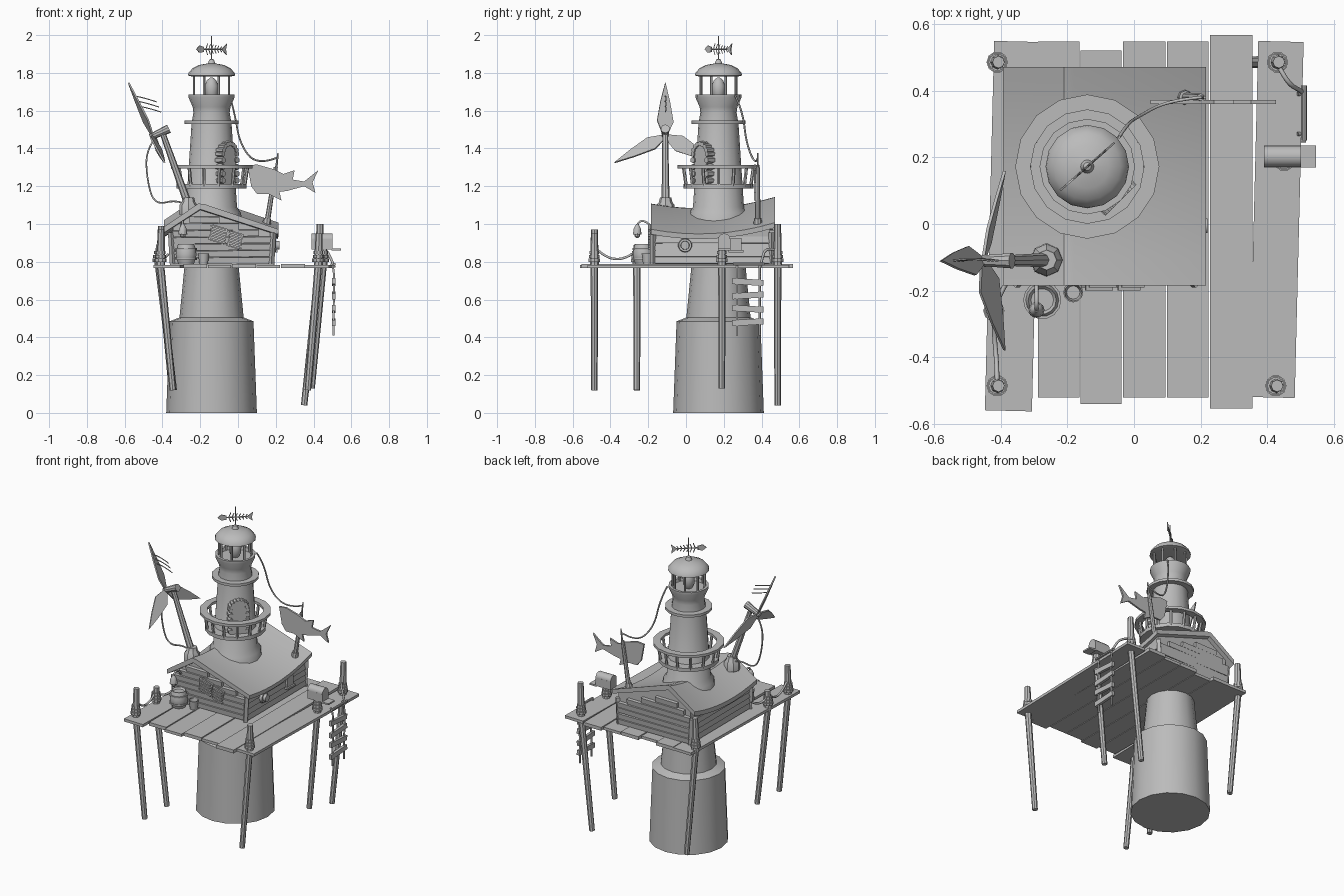
import bpy, bmesh, math, random
from mathutils import Vector, Matrix

random.seed(4)
cube = bpy.data.objects.get("Cube")
if cube:
    bpy.data.objects.remove(cube)

grey = bpy.data.materials.new("plain grey")
grey.use_nodes = True
grey.diffuse_color = (0.5, 0.5, 0.5, 1)
grey.node_tree.nodes["Principled BSDF"].inputs["Base Color"].default_value = (0.5, 0.5, 0.5, 1)
made = []


def finish(name, bm):
    bmesh.ops.recalc_face_normals(bm, faces=bm.faces)
    me = bpy.data.meshes.new(name)
    bm.to_mesh(me)
    bm.free()
    me.materials.append(grey)
    ob = bpy.data.objects.new(name, me)
    bpy.context.collection.objects.link(ob)
    made.append(ob)
    return ob


def beam(name, p, q, r1, r2=None, n=8):
    p, q = Vector(p), Vector(q)
    bm = bmesh.new()
    turn = (q - p).to_track_quat('Z', 'Y').to_matrix().to_4x4()
    bmesh.ops.create_cone(bm, cap_ends=True, segments=n, radius1=r1, radius2=r1 if r2 is None else r2,
                          depth=(q - p).length, matrix=Matrix.Translation((p + q) / 2) @ turn)
    return finish(name, bm)


def box(name, lo, hi, turn=None):
    lo, hi = Vector(lo), Vector(hi)
    bm = bmesh.new()
    m = Matrix.Translation((lo + hi) / 2) @ (turn or Matrix()) @ Matrix.Diagonal((*(hi - lo), 1))
    bmesh.ops.create_cube(bm, size=1, matrix=m)
    return finish(name, bm)


def lathe(name, profile, centre, n=16, closed=False):
    bm = bmesh.new()
    rows = [[bm.verts.new((centre[0] + r * math.cos(a), centre[1] + r * math.sin(a), z))
             for a in (math.tau * k / n for k in range(n))] for r, z in profile]
    for a, b in zip(rows, rows[1:] + rows[:1] if closed else rows[1:]):
        for k in range(n):
            bm.faces.new((a[k - 1], a[k], b[k], b[k - 1]))
    if not closed:
        bm.faces.new(rows[0])
        bm.faces.new(rows[-1])
    return finish(name, bm)


def ring(name, centre, inner, outer, z1, z2, n=16):
    return lathe(name, [(inner, z1), (outer, z1), (outer, z2), (inner, z2)], centre, n, True)


def plate(name, pts, origin, u, v, t):
    u, v, origin = Vector(u).normalized(), Vector(v).normalized(), Vector(origin)
    w = u.cross(v) * t
    bm = bmesh.new()
    face = bm.faces.new([bm.verts.new(origin + u * a + v * b - w / 2) for a, b in pts])
    new = bmesh.ops.extrude_face_region(bm, geom=[face])["geom"]
    bmesh.ops.translate(bm, vec=w, verts=[g for g in new if isinstance(g, bmesh.types.BMVert)])
    return finish(name, bm)


def rope(name, pts, r):
    cu = bpy.data.curves.new(name, 'CURVE')
    cu.dimensions, cu.bevel_depth, cu.bevel_resolution, cu.resolution_u = '3D', r, 1, 6
    sp = cu.splines.new('NURBS')
    sp.points.add(len(pts) - 1)
    for point, co in zip(sp.points, pts):
        point.co = (*co, 1)
    sp.use_endpoint_u, sp.order_u = True, 3
    cu.materials.append(grey)
    bpy.context.collection.objects.link(bpy.data.objects.new(name, cu))


# Tower: stepped foot, shaft, gallery bowl
C = (-0.14, 0.172)
lathe("foundation", [(.24, 0), (.222, .485), (.17, .505), (.143, .78)], C)
lathe("tower", [(.165, 1.0), (.155, 1.06), (.135, 1.09), (.106, 1.53), (.096, 1.59), (.1, 1.62), (.122, 1.67),
                (.122, 1.685), (.105, 1.685), (.1, 1.665)], C)
ring("upper_ledge", C, .09, .143, 1.53, 1.547)
ring("balcony_floor", C, .11, .185, 1.188, 1.212)
ring("balcony_rail", C, .17, .216, 1.295, 1.312)
for k in range(14):
    a = math.tau * k / 14
    c, s = math.cos(a), math.sin(a)
    beam("baluster", (C[0] + .175 * c, C[1] + .175 * s, 1.2), (C[0] + .19 * c, C[1] + .19 * s, 1.3), .009, n=6)

# Lantern room with dome and fish-bone vane
for k in range(8):
    a = math.tau * (k + .5) / 8
    x, y = C[0] + .1 * math.cos(a), C[1] + .1 * math.sin(a)
    beam("lantern_post", (x, y, 1.67), (x, y, 1.795), .007, n=6)
lathe("lamp", [(.022, 1.665), (.035, 1.69), (.036, 1.73), (.025, 1.76), (.008, 1.775)], C, 12)
lathe("dome", [(.1, 1.78), (.125, 1.786), (.122, 1.8), (.1, 1.825), (.065, 1.842), (.02, 1.85), (.012, 1.87),
               (.003, 1.875)], C)
beam("vane_rod", (*C, 1.86), (*C, 1.995), .003, n=6)
U, Z = Vector((.75, .66, 0)), Vector((0, 0, 1))
V = Vector((*C, 1.925))
plate("fish_head", [(-.108, 0), (-.085, .02), (-.055, .012), (-.055, -.014), (-.085, -.018)], V, U, Z, .006)
plate("fish_tail", [(.07, 0), (.108, .03), (.1, 0), (.105, -.03)], V, U, Z, .006)
beam("fish_spine", V - U * .06, V + U * .08, .004, n=6)
for k in range(6):
    p, h = V + U * (-.04 + .02 * k), .03 - .003 * k
    beam("fish_rib", p - Z * h + U * .012, p, .003, n=4)
    beam("fish_rib", p, p + Z * h + U * .012, .003, n=4)

# Arched balcony door facing the front corner
D = Vector((.707, -.707, 0))
S = Vector((.707, .707, 0))
base = Vector((*C, 1.21)) + D * .118
arch = [(-.045, 0), (.045, 0)] + [(.045 * math.cos(a), .16 + .045 * math.sin(a))
                                 for a in (math.pi * k / 6 for k in range(7))]
plate("door", arch, base, S, Z, .035)
for k in range(9):
    a = math.pi * k / 8
    p = base + S * .052 * math.cos(a) + Z * (.16 + .055 * math.sin(a))
    beam("door_stone", p - D * .03, p + D * .025, .016, .013, 6)
for side in (-1, 1):
    for k in range(4):
        p = base + S * side * .052 + Z * (.02 + .036 * k)
        beam("door_stone", p - D * .03, p + D * .025, .019, .016, 6)


# House: gable sections swept along a sagging ridge
def sag(y):
    t = (y + .185) / .655
    return .035 * t - .16 * t * (1 - t)


def loft(name, section, y1, y2, steps=8):
    bm = bmesh.new()
    rows = []
    for k in range(steps + 1):
        y = y1 + (y2 - y1) * k / steps
        rows.append([bm.verts.new((x, y, z + (sag(y) if z > .8 else 0))) for x, z in section])
    n = len(section)
    for a, b in zip(rows, rows[1:]):
        for k in range(n):
            bm.faces.new((a[k - 1], a[k], b[k], b[k - 1]))
    bm.faces.new(rows[0])
    bm.faces.new(rows[-1])
    return finish(name, bm)


loft("house_body", [(-.335, .785), (.165, .785), (.185, .96), (-.2, 1.09), (-.345, .985)], -.16, .445)
loft("roof", [(-.39, .955), (-.2, 1.078), (.212, .945), (.215, .972), (-.18, 1.106), (-.21, 1.108), (-.392, .985)],
     -.185, .47)
for y in (-.172, .452):
    for k in range(7):
        z = .79 + .036 * k
        lo = -.35 + max(0, z - .94) * 1.4
        hi = .18 - max(0, z - .91) * 2.9
        box("gable_board", (lo, y - .008, z), (hi, y + .012, z + .033),
            Matrix.Rotation(random.uniform(-.015, .015), 4, 'Y') @ Matrix.Rotation(.12 if y < 0 else -.12, 4, 'X'))
for side, x in ((-1, -.345), (1, .176)):
    for k in range(4):
        z = .79 + .036 * k
        box("side_board", (x - .008, -.165, z), (x + .01, .45, z + .034), Matrix.Rotation(side * -.15, 4, 'Y'))
    for y in (-.175, .452):
        beam("corner_post", (x, y, .785), (x + side * .01, y, .955), .016, n=4)

# Front window with slatted shutters, side porthole, small side window
for x, z, w, h in ((-.105, .945, .085, .085), (-.015, .915, .07, .085)):
    tilt = Matrix.Rotation(.3, 4, 'Y')
    box("shutter", (x - w / 2, -.19, z - h / 2), (x + w / 2, -.178, z + h / 2), tilt)
    for k in range(5):
        zz = z - h / 2 + h * (k + .5) / 5
        box("shutter_slat", (x - w / 2, -.2, zz - .005), (x + w / 2, -.185, zz + .005), tilt)
for r, w in ((.04, .012), (.026, .03)):
    beam("porthole", (.17, -.005, .887), (.19 + w, -.005, .887), r, r * .85, 14)
box("side_window", (.17, .235, .86), (.2, .295, .925))
box("window_sill", (.17, .225, .85), (.21, .305, .862))

# Deck planks: edges across, then back and front ends
edges = [-.435, -.29, -.162, -.035, .097, .225, .357, .497]
ends = [(.547, -.56), (.547, -.52), (.52, -.54), (.547, -.52), (.547, -.52), (.567, -.553), (.547, -.52)]
for k, (back, front) in enumerate(ends):
    turn = Matrix.Rotation(-.025, 4, 'Z') if k in (0, 6) else None
    box("deck_plank", (edges[k] + .002, front, .766), (edges[k + 1] - .002, back, .784 + .004 * (k % 2)), turn)

# Leaning piles with rope coils
piles = [(-.41, -.485, .97, .12, -.345), (-.42, -.26, .89, .12, -.34), (-.41, .485, .99, .07, -.345),
         (.425, -.485, .95, .12, .37), (.43, .485, 1.0, .04, .35), (.45, .19, .87, .13, .39)]
for x, y, top, foot, fx in piles:
    beam("pile_leg", (fx, y, foot), (x, y, .78), .017, .02, 8)
    beam("pile_head", (x, y, .77), (x + .004, y, top), .024, .018, 8)
    for k in range(3):
        ring("rope_coil", (x, y), .018, .032 - .003 * k, .8 + .02 * k, .817 + .02 * k, 10)
rope("side_rope", [(-.41, -.485, .88), (-.41, -.43, .82), (-.42, -.32, .81), (-.42, -.26, .86)], .007)
rope("left_rope", [(-.42, -.26, .85), (-.4, -.2, .8), (-.37, -.16, .84)], .007)
rope("ladder_rope", [(.43, .48, .86), (.46, .42, .88), (.5, .4, .8), (.51, .39, .77)], .007)

# Mailbox on its pile
box("mailbox", (.39, .17, .865), (.5, .235, .92))
beam("mailbox_lid", (.39, .2025, .918), (.5, .2025, .918), .0325, n=12)
box("mailbox_door", (.495, .17, .86), (.545, .235, .87))

# Rope ladder over the edge
for y in (.27, .39):
    rope("ladder_side", [(.49, y, .79), (.51, y, .78), (.507, y, .6), (.505, y, .41)], .006)
for k in range(4):
    z = .48 + .071 * k
    box("ladder_rung", (.497, .245, z - .016), (.515, .41, z + .016), Matrix.Rotation(.06 * (-1) ** k, 4, 'X'))
beam("ladder_bar", (.51, .25, .787), (.51, .415, .787), .008)

# Wind turbine on the leaning pole
H = Vector((-.42, -.11, 1.48))
L = Vector((-.41, 0, .91))
Y = Vector((0, 1, 0))
N = Y.cross(L).normalized()
lathe("pole_socket", [(.05, 1.05), (.048, 1.1), (.036, 1.115), (.03, 1.14)], (-.262, -.108), 8)
beam("turbine_pole", (-.255, -.108, 1.08), H + N * .02, .022, .015)
beam("turbine_hub", H - N * .05, H + N * .06, .016, .024, 10)
for k in range(3):
    a = math.tau * k / 3
    along = L * math.cos(a) + Y * math.sin(a)
    across = N.cross(along) + N * .3
    plate("turbine_blade", [(0, -.01), (.085, -.045), (.2, -.026), (.31, 0), (.2, .026), (.085, .045), (0, .01)],
          H - N * .035, along, across, .009)
for k in range(3):
    p = H - N * .03 + L * (.17 + .03 * k)
    rope("streamer", [p, p + Vector((.05, .01, -.01)), p + Vector((.11, 0, -.03))], .003)
rope("turbine_cable", [H, H + Vector((-.07, 0, -.08)), (-.48, -.11, 1.22), (-.44, -.1, 1.1), (-.32, -.1, 1.13),
                       (-.27, -.1, 1.1)], .005)

# Shark sign on a pole with a cable to the lantern
beam("sign_pole", (.15, .38, .98), (.2, .38, 1.3), .015, .011)
beam("sign_pole_tip", (.2, .38, 1.28), (.212, .38, 1.375), .007, .004, 6)
beam("sign_pole_foot", (.147, .38, .97), (.155, .38, 1.03), .026, .02)
plate("shark_sign", [(.05, 1.31), (.1, 1.315), (.19, 1.29), (.24, 1.265), (.3, 1.285), (.29, 1.235), (.35, 1.225),
                     (.425, 1.285), (.395, 1.22), (.41, 1.165), (.35, 1.2), (.26, 1.175), (.22, 1.17),
                     (.23, 1.125), (.16, 1.16), (.1, 1.16), (.07, 1.2)], (0, .365, 0), (1, 0, 0), Z, .012)
rope("lantern_cable", [(-.045, .26, 1.68), (-.02, .3, 1.6), (.01, .32, 1.42), (.1, .37, 1.31), (.205, .38, 1.35)], .005)

# Barrel, bucket and hanging lamp by the front wall
B = (-.275, -.228)
lathe("barrel", [(.04, .785), (.053, .82), (.055, .84), (.052, .865), (.042, .895), (.034, .885)], B, 14)
for z in (.81, .862):
    ring("barrel_hoop", B, .045, .057, z, z + .01, 14)
lathe("bucket", [(.022, .785), (.03, .845), (.026, .845), (.02, .8)], (-.182, -.205), 12)
rope("lamp_hook", [(-.292, -.17, .97), (-.292, -.2, 1.01), (-.292, -.25, 1.02), (-.292, -.258, .99)], .006)
lathe("hanging_lamp", [(.024, .945), (.02, .975), (.012, .99), (.006, 1.0)], (-.292, -.258), 10)
lathe("lamp_glass", [(.006, .925), (.015, .935), (.015, .95)], (-.292, -.258), 10)

# Smooth curved faces, keep edges sharp
for ob in bpy.context.selected_objects:
    ob.select_set(False)
for ob in made:
    ob.select_set(True)
bpy.context.view_layer.objects.active = made[0]
bpy.ops.object.shade_smooth_by_angle(angle=math.radians(35))
